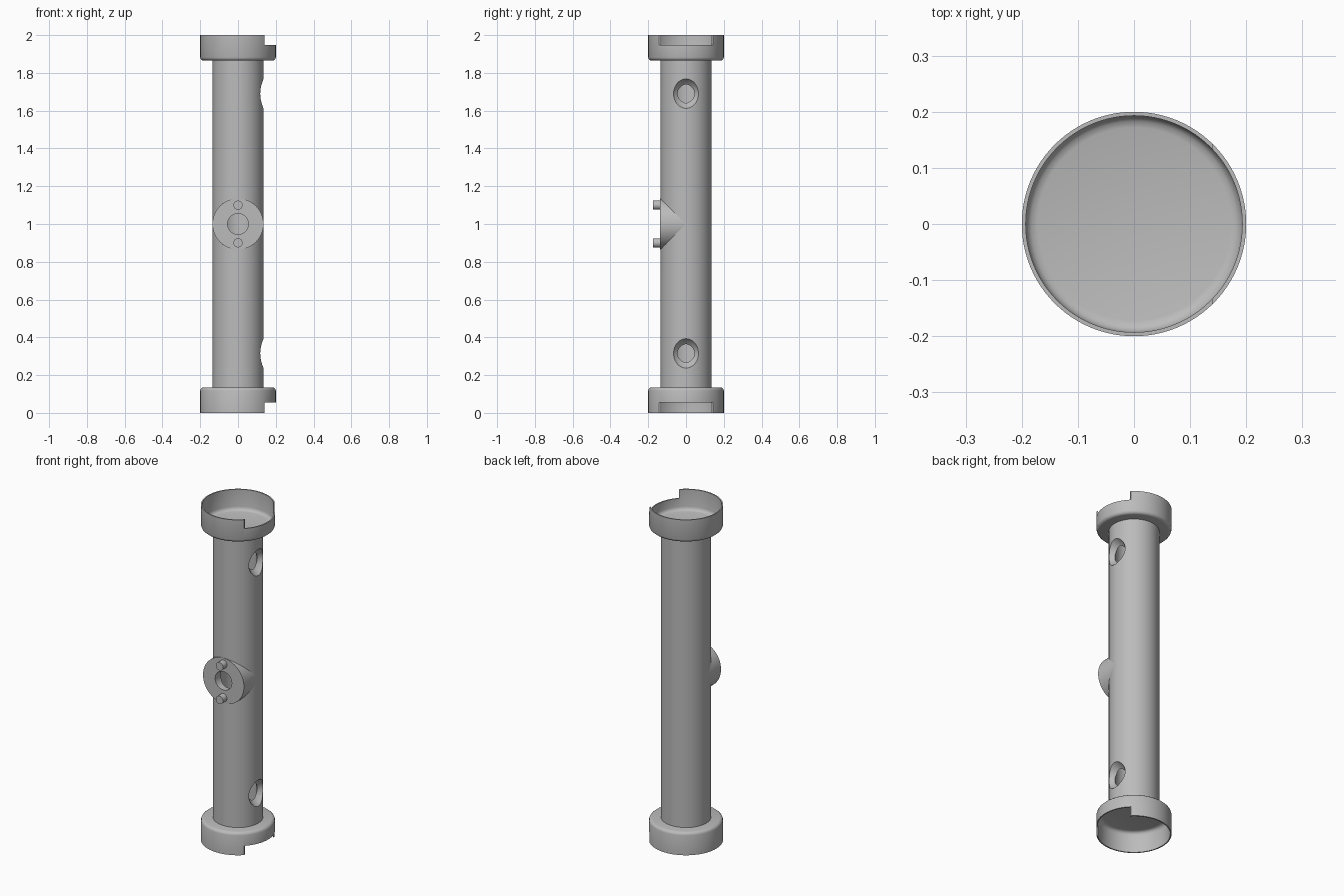
import bpy, bmesh
from math import radians
from mathutils import Matrix

if "Cube" in bpy.data.objects:
    bpy.data.objects.remove(bpy.data.objects["Cube"], do_unlink=True)

GREY = (0.5, 0.5, 0.5, 1)
mat = bpy.data.materials.new("plain grey")
mat.use_nodes = True
mat.diffuse_color = GREY
mat.node_tree.nodes["Principled BSDF"].inputs["Base Color"].default_value = GREY

ALONG_X = Matrix.Rotation(radians(90), 4, 'Y')
ALONG_FRONT = Matrix.Rotation(radians(90), 4, 'X')


def finish(name, bm):
    bmesh.ops.recalc_face_normals(bm, faces=bm.faces[:])
    mesh = bpy.data.meshes.new(name)
    bm.to_mesh(mesh)
    bm.free()
    mesh.materials.append(mat)
    obj = bpy.data.objects.new(name, mesh)
    bpy.context.collection.objects.link(obj)
    return obj


def lathe(name, profile, place=Matrix(), segments=96):
    """Spin a (radius, height) profile about z; profiles off the axis form a ring."""
    bm = bmesh.new()
    verts = [bm.verts.new((r, 0, z)) for r, z in profile]
    edges = [bm.edges.new(pair) for pair in zip(verts, verts[1:])]
    if profile[0][0] > 0:
        edges.append(bm.edges.new((verts[-1], verts[0])))
    bmesh.ops.spin(bm, geom=verts + edges, cent=(0, 0, 0), axis=(0, 0, 1),
                   angle=radians(360), steps=segments)
    bmesh.ops.remove_doubles(bm, verts=bm.verts[:], dist=1e-5)
    bm.transform(place)
    return finish(name, bm)


def rod(name, radius, start, end, place=Matrix(), segments=96):
    return lathe(name, [(0, start), (radius, start), (radius, end), (0, end)],
                 place, segments)


def block(name, size, centre):
    bm = bmesh.new()
    bmesh.ops.create_cube(bm, size=1,
                          matrix=Matrix.Translation(centre) @ Matrix.Diagonal((*size, 1)))
    return finish(name, bm)


def cut(target, cutters):
    bpy.context.view_layer.objects.active = target
    for cutter in cutters:
        cutter.hide_render = True
        mod = target.modifiers.new("cut", 'BOOLEAN')
        mod.operation, mod.solver, mod.object = 'DIFFERENCE', 'EXACT', cutter
        bpy.ops.object.modifier_apply(modifier=mod.name)


def discard(objs):
    for obj in objs:
        bpy.data.objects.remove(obj, do_unlink=True)


# Hollow main tube with two flared side holes and a front port
tube = lathe("main_tube", [(0.135, 0.13), (0.135, 1.87), (0.1, 1.87), (0.1, 0.13)])
flare = [(0, 0.03), (0.045, 0.03), (0.045, 0.096), (0.05, 0.101),
         (0.06, 0.109), (0.078, 0.135), (0.085, 0.16), (0, 0.16)]
side_cutters = [lathe("side_hole_cutter", flare, Matrix.Translation((0, 0, z)) @ ALONG_X, 48)
                for z in (0.315, 1.69)]
middle = Matrix.Translation((0, 0, 1)) @ ALONG_FRONT
port_cutter = rod("port_cutter", 0.055, 0.03, 0.2, middle, 48)
cut(tube, side_cutters + [port_cutter])

# Front boss, as wide as the tube, opened to the bore
boss = rod("front_boss", 0.135, 0, 0.137, middle)
bore_cutter = rod("bore_cutter", 0.1, 0.5, 1.5)
cut(boss, [bore_cutter, port_cutter])
discard(side_cutters + [port_cutter, bore_cutter])

# Locating pins on the boss
parts = [tube, boss]
for name, z in (("upper_pin", 1.1), ("lower_pin", 0.9)):
    parts.append(rod(name, 0.024, 0.11, 0.175,
                     Matrix.Translation((0, 0, z)) @ ALONG_FRONT, 32))

# Thin-walled end cups, mirrored top to bottom, each with a side notch
cup = [(0, 1.865), (0.183, 1.865), (0.19, 1.867), (0.197, 1.873), (0.2, 1.882),
       (0.2, 2), (0.193, 2), (0.193, 1.897), (0.19, 1.886), (0.183, 1.879),
       (0.172, 1.876), (0, 1.876)]
for name, flip in (("top_cup", False), ("bottom_cup", True)):
    profile = [(r, 2 - z if flip else z) for r, z in cup]
    shell = lathe(name, profile)
    notch = block("notch_cutter", (0.2, 0.5, 0.2), (0.24, 0, -0.05 if flip else 2.05))
    if flip:
        notch.data.transform(Matrix.Translation((0, 0, 0.005)))
    else:
        notch.data.transform(Matrix.Translation((0, 0, -0.003)))
    cut(shell, [notch])
    discard([notch])
    parts.append(shell)

# Smooth round surfaces, crisp rims
bpy.ops.object.select_all(action='DESELECT')
for part in parts:
    part.select_set(True)
bpy.context.view_layer.objects.active = tube
bpy.ops.object.shade_smooth_by_angle(angle=radians(32))
